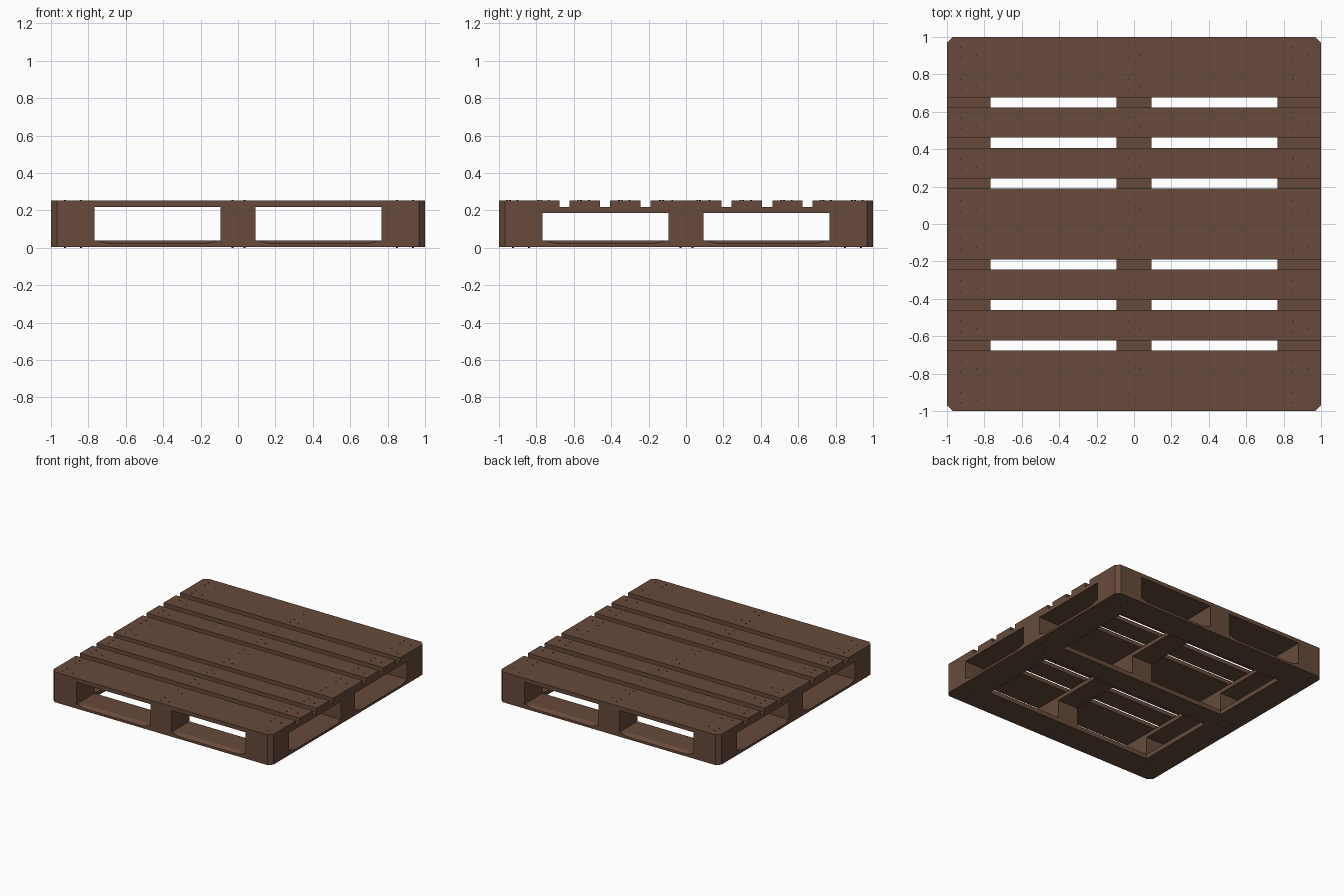
import bpy, bmesh, math
from mathutils import Matrix

if "Cube" in bpy.data.objects:
    bpy.data.objects.remove(bpy.data.objects["Cube"])


def material(name, colour):
    m = bpy.data.materials.new(name)
    m.diffuse_color = (*colour, 1)
    m.use_nodes = True
    m.node_tree.nodes["Principled BSDF"].inputs["Base Color"].default_value = m.diffuse_color
    return m


WOOD = material("brown wood", (0.135, 0.069, 0.044))
STEEL = material("dark nail", (0.05, 0.035, 0.028))

BASE, DECK_LOW, STRINGER_TOP, STRINGER_LOW, TOP = 0.003, 0.04, 0.219, 0.187, 0.252
INNER, MID, CUT = 0.767, 0.094, 0.032
BANDS = [(-1, -INNER), (-MID, MID), (INNER, 1)]


def finish(name, bm, mat):
    bmesh.ops.remove_doubles(bm, verts=bm.verts, dist=1e-5)
    bmesh.ops.recalc_face_normals(bm, faces=bm.faces)
    me = bpy.data.meshes.new(name)
    bm.to_mesh(me)
    bm.free()
    me.materials.append(mat)
    ob = bpy.data.objects.new(name, me)
    bpy.context.collection.objects.link(ob)
    return ob


def board(name, x, y, z):
    """Upright slab whose corners on the pallet's outer corners are cut off."""
    pts = []
    for i, (px, py) in enumerate([(x[0], y[0]), (x[1], y[0]), (x[1], y[1]), (x[0], y[1])]):
        if abs(px) == 1 and abs(py) == 1:
            a = (px - math.copysign(CUT, px), py)
            b = (px, py - math.copysign(CUT, py))
            pts += [b, a] if i in (0, 2) else [a, b]
        else:
            pts.append((px, py))
    bm = bmesh.new()
    face = bm.faces.new([bm.verts.new((*p, z[0])) for p in pts])
    new = bmesh.ops.extrude_face_region(bm, geom=[face])["geom"]
    bmesh.ops.translate(bm, vec=(0, 0, z[1] - z[0]),
                        verts=[v for v in new if isinstance(v, bmesh.types.BMVert)])
    bm.faces.ensure_lookup_table()
    return finish(name, bm, WOOD)


def skirt_board(name, turn, corners):
    """Bottom outer board, lofted so its top outer edge is chamfered between blocks."""
    end = (1.0, 1 - CUT, 0) if corners else (INNER, 1.0, 0)
    half = [end] + ([(1 - CUT, 1, 0)] if corners else [])
    half += [(0.755, 1, 0), (0.71, 1, 0.8), (0.68, 1, 1),
             (0.18, 1, 1), (0.15, 1, 0.8), (0.105, 1, 0)]
    stations = [(-t, o, c) for t, o, c in half] + half[::-1]
    bm = bmesh.new()
    rings = []
    for t, out, c in stations:
        prof = [(INNER, BASE), (out, BASE), (out, DECK_LOW - 0.018 * c),
                (out - 0.03 * c, DECK_LOW), (INNER, DECK_LOW)]
        rings.append([bm.verts.new((t, -d, z)) for d, z in prof])
    for r, s in zip(rings, rings[1:]):
        for i in range(5):
            j = (i + 1) % 5
            bm.faces.new((r[i], r[j], s[j], s[i]))
    bm.faces.new(rings[0])
    bm.faces.new(rings[-1])
    bmesh.ops.rotate(bm, verts=bm.verts, matrix=Matrix.Rotation(turn, 3, 'Z'))
    return finish(name, bm, WOOD)


# bottom frame and centre board
for k, side in enumerate(("front", "right", "back", "left")):
    skirt_board(f"bottom_{side}_board", k * math.pi / 2, k % 2 == 0)
board("bottom_centre_board", (-INNER, INNER), (-MID, MID), (BASE, DECK_LOW))

# nine blocks and the three stringers over them
for i, bx in enumerate(BANDS):
    for j, by in enumerate(BANDS):
        board(f"block_{i}_{j}", bx, by, (DECK_LOW, STRINGER_LOW))
    board(f"stringer_{i}", bx, (-1, 1), (STRINGER_LOW, STRINGER_TOP))

# top deck boards
deck = [(-1, -0.677), (-0.623, -0.46), (-0.406, -0.243), (-0.191, 0.191),
        (0.243, 0.406), (0.463, 0.623), (0.677, 1)]
for i, by in enumerate(deck):
    board(f"deck_board_{i}", (-1, 1), by, (STRINGER_TOP, TOP))

# nail heads, in zigzag pairs
nails = bmesh.new()


def nail(x, y, z):
    bmesh.ops.create_cone(nails, cap_ends=True, segments=8, radius1=0.005, radius2=0.005,
                          depth=0.006, matrix=Matrix.Translation((x, y, z)))


columns = [(-0.925, -0.84), (-0.03, 0.035), (0.85, 0.935)]
for lo, hi in deck:
    fractions = (0.15, 0.32, 0.67, 0.84) if hi - lo > 0.25 else (0.32, 0.67)
    for xa, xb in columns:
        for k, f in enumerate(fractions):
            y = lo + (hi - lo) * f
            nail(xa, y - 0.005, TOP)
            if k % 2 == 0:
                nail(xb, y + 0.01, TOP)
for xa, xb in columns:
    for ya, yb in columns:
        for x, y in ((xa, ya), (xb, yb), (xa, yb), (xb, ya)):
            nail(x, y, BASE)
finish("nail_heads", nails, STEEL)
